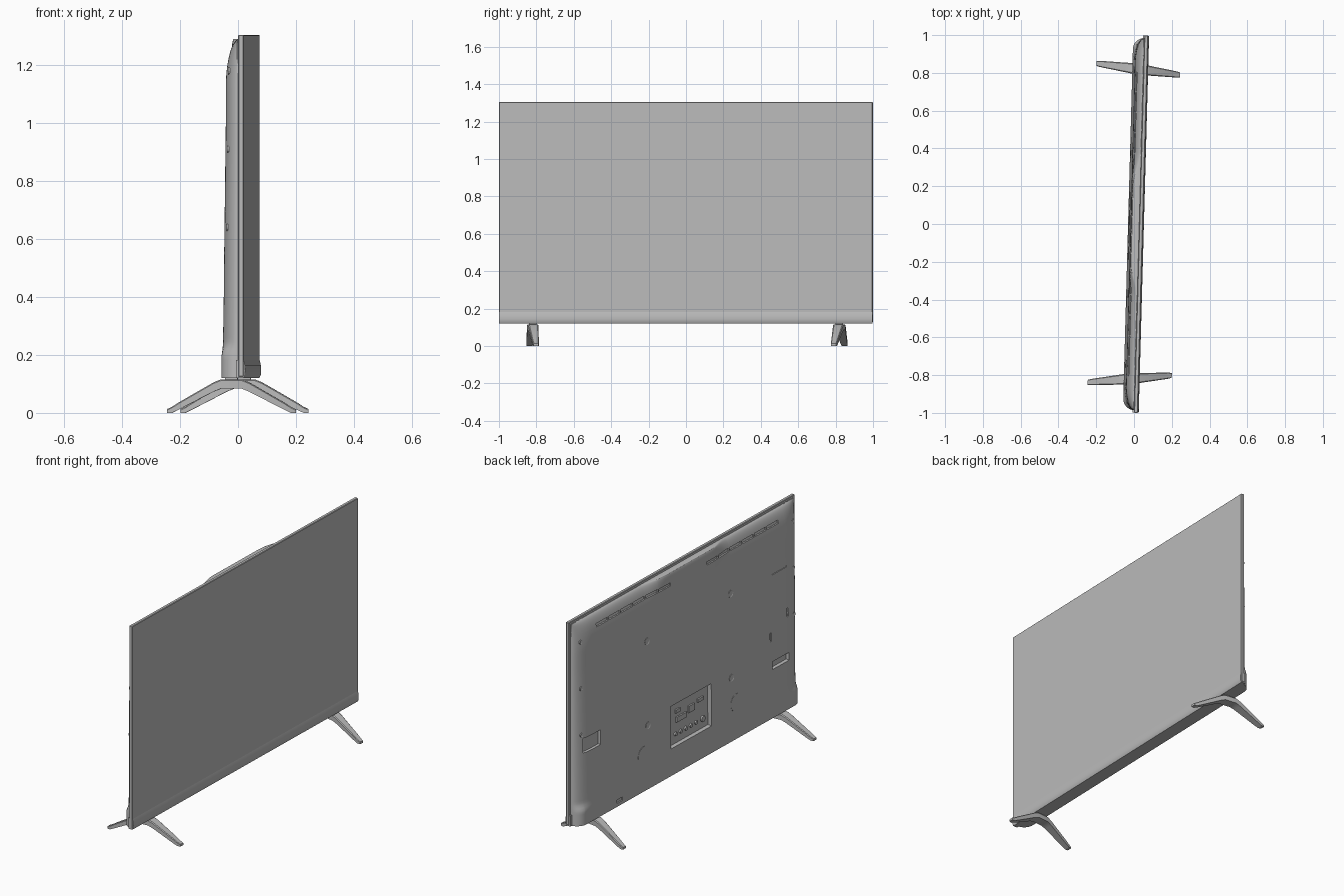
import bpy, bmesh, math
from mathutils import Matrix, Vector

cube = bpy.data.objects.get("Cube")
if cube:
    bpy.data.objects.remove(cube, do_unlink=True)

YAW = -0.0275          # the whole set is turned slightly
PANEL_BACK = 0.0275

grey = bpy.data.materials.new("neutral_grey")
grey.use_nodes = True
grey.diffuse_color = (0.5, 0.5, 0.5, 1)
grey.node_tree.nodes["Principled BSDF"].inputs["Base Color"].default_value = (0.5, 0.5, 0.5, 1)


def make(name, bm, angle=None):
    mesh = bpy.data.meshes.new(name)
    bm.to_mesh(mesh)
    bm.free()
    mesh.materials.append(grey)
    obj = bpy.data.objects.new(name, mesh)
    bpy.context.collection.objects.link(obj)
    obj.rotation_euler.z = YAW
    if angle:
        bpy.ops.object.select_all(action='DESELECT')
        obj.select_set(True)
        bpy.context.view_layer.objects.active = obj
        bpy.ops.object.shade_smooth_by_angle(angle=math.radians(angle))


def box(bm, x, y, z, dx, dy, dz):
    m = Matrix.Translation((x, y, z)) @ Matrix.Diagonal((dx, dy, dz, 1))
    bmesh.ops.create_cube(bm, size=1, matrix=m)


def disc(bm, x, y, z, r, depth, sides=16):
    m = Matrix.Translation((x, y, z)) @ Matrix.Rotation(math.pi / 2, 4, 'Y')
    bmesh.ops.create_cone(bm, cap_ends=True, segments=sides, radius1=r, radius2=r,
                          depth=depth, matrix=m)


def clamp(v):
    return max(0.0, min(1.0, v))


def ease(v):
    v = clamp(v)
    return v * v * (3 - 2 * v)


def arc(v):
    return math.sqrt(1 - (1 - clamp(v)) ** 2)


def back(y, z):
    """Position of the rear shell surface at a given place."""
    edge = 0.985 - abs(y)
    plane = 0.056 - 0.01 * clamp((z - 0.2) / 0.8)
    hump = ease((0.38 - abs(y)) / 0.17)
    top = arc((1.29 - z) / 0.17)
    top_hump = 0.8 + 0.2 * arc((1.29 - z) / 0.1)
    upper = plane * arc(edge / 0.13) * (top + (top_hump - top) * hump)
    lower = 0.059 * arc(edge / 0.06)
    k = ease((z - 0.195) / 0.05)
    return PANEL_BACK - max(0.003, lower + (upper - lower) * k)


# Screen panel
bm = bmesh.new()
box(bm, PANEL_BACK + 0.01, 0, 0.715, 0.02, 2, 1.18)
bmesh.ops.bevel(bm, geom=bm.edges[:], offset=0.003, segments=1, affect='EDGES', profile=0.5)
make("screen_panel", bm)

# Bottom bezel, a profile swept across the width
bm = bmesh.new()
profile = [(0.02, 0.12), (0.046, 0.12), (0.051, 0.13), (0.0525, 0.145),
           (0.0515, 0.163), (0.0475, 0.182), (0.02, 0.182)]
face = bm.faces.new([bm.verts.new((x, -0.998, z)) for x, z in profile])
ext = bmesh.ops.extrude_face_region(bm, geom=[face])
bmesh.ops.translate(bm, vec=(0, 1.996, 0),
                    verts=[v for v in ext["geom"] if isinstance(v, bmesh.types.BMVert)])
bmesh.ops.recalc_face_normals(bm, faces=bm.faces)
make("bottom_bezel", bm, 35)

# Recesses in the rear shell: centre y, centre z, width, height, depth
recesses = [
    (-0.01, 0.3975, 0.36, 0.245, 0.024),      # connector bay
    (-0.805, 0.422, 0.15, 0.045, 0.02),       # side connector recess
    (0.86, 0.575, 0.14, 0.085, 0.015),        # power recess
    (-0.72, 0.59, 0.012, 0.05, 0.006),        # small slots
    (-0.87, 0.68, 0.012, 0.05, 0.006),
    (-0.80, 0.95, 0.13, 0.008, 0.003),
    (0.63, 0.15, 0.05, 0.02, 0.006)]
for side in (-1, 1):                          # vent rows
    recesses += [(side * (0.21 + i * 0.109), 1.228, 0.1, 0.018, 0.007) for i in range(6)]


def grid_lines(mid, half, count, pairs):
    """Lines crowded toward both ends, plus exact lines at the recess borders."""
    exact = {round(c + s * w / 2, 4) for c, w in pairs for s in (-1, 1)}
    even = [mid - half * math.cos(math.pi * i / count) for i in range(count + 1)]
    kept = [v for i, v in enumerate(even)
            if i in (0, count) or all(abs(v - e) > 0.005 for e in exact)]
    return sorted(kept + list(exact))


# Rear shell: a surface that bulges behind the panel
ys = grid_lines(0, 0.985, 90, [(r[0], r[2]) for r in recesses])
zs = grid_lines(0.705, 0.585, 80, [(r[1], r[3]) for r in recesses])
bm = bmesh.new()
rows = [[bm.verts.new((back(y, z), y, z)) for y in ys] for z in zs]
for low, high in zip(rows, rows[1:]):
    for i in range(len(ys) - 1):
        bm.faces.new((low[i], high[i], high[i + 1], low[i + 1]))
rim = [e for e in bm.edges if e.is_boundary]
ext = bmesh.ops.extrude_edge_only(bm, edges=rim)
for v in ext["geom"]:
    if isinstance(v, bmesh.types.BMVert):
        v.co.x = 0.031
skin = [(f, f.calc_center_median()) for f in bm.faces]
regions = []
for y, z, w, h, depth in recesses:
    regions.append(([f for f, c in skin if abs(c.y - y) < w / 2 and abs(c.z - z) < h / 2], depth))
for faces, depth in regions:
    bmesh.ops.inset_region(bm, faces=faces, thickness=0.001, use_even_offset=True)
    for v in {v for f in faces for v in f.verts}:
        v.co.x = min(v.co.x + depth, 0.026)
bm.normal_update()
if sum(f.normal.x * f.calc_area() for f in bm.faces) > 0:
    bmesh.ops.reverse_faces(bm, faces=bm.faces[:])
make("rear_shell", bm, 35)

# Connectors standing on the bay floor
bm = bmesh.new()
floor = back(0, 0.4) + 0.022
for i in range(5):
    disc(bm, floor, 0.10 - i * 0.045, 0.33, 0.011, 0.016, 12)
for y, z, w, h in ((0.05, 0.41, 0.09, 0.03), (-0.04, 0.43, 0.05, 0.04),
                   (-0.12, 0.45, 0.05, 0.02), (0.08, 0.46, 0.04, 0.02)):
    box(bm, floor, y, z, 0.012, w, h)
disc(bm, floor, -0.14, 0.33, 0.017, 0.016)
make("connectors", bm)

# Wall mount bosses, round marks and edge screws, set almost flush
bm = bmesh.new()
for side in (-1, 1):
    for z in (0.487, 0.975):
        disc(bm, back(0.37, z), side * 0.37, z, 0.021, 0.004)
    disc(bm, back(0.41, 0.33), side * 0.41, 0.33, 0.05, 0.002, 32)
    for z in (0.64, 0.91, 1.18):
        disc(bm, back(0.94, z), side * 0.94, z, 0.012, 0.006, 12)
caps = [f for f in bm.faces if f.normal.x < -0.9 and f.calc_area() < 0.003]
for cap in caps:
    bmesh.ops.inset_region(bm, faces=[cap], thickness=0.005)
    for v in cap.verts:
        v.co.x += 0.002
make("mount_bosses", bm)

# Legs: lofted arch with a short neck; stations are (x, bottom, top, half width)
half = [(0.222, 0.0, 0.013, 0.013), (0.205, 0.0, 0.021, 0.016), (0.18, 0.012, 0.037, 0.018),
        (0.06, 0.074, 0.106, 0.026), (0.035, 0.084, 0.116, 0.028)]
stations = [(-x, b, t, w) for x, b, t, w in half] + half[::-1]
for name, side in (("left_leg", 1), ("right_leg", -1)):
    bm = bmesh.new()
    rings = []
    for x, b, t, w in stations:
        mid = side * (0.82 - 0.11 * x)
        inset = w * 0.8
        pts = [(-w, b), (w, b), (w, t - 0.004), (inset, t), (-inset, t), (-w, t - 0.004)]
        rings.append([bm.verts.new((x, mid + dy, z)) for dy, z in pts])
    for r, s in zip(rings, rings[1:]):
        n = len(r)
        for i in range(n):
            bm.faces.new((r[i], r[(i + 1) % n], s[(i + 1) % n], s[i]))
    bm.faces.new(rings[0])
    bm.faces.new(rings[-1])
    box(bm, 0, side * 0.82, 0.118, 0.044, 0.04, 0.016)
    bmesh.ops.recalc_face_normals(bm, faces=bm.faces)
    make(name, bm, 25)
